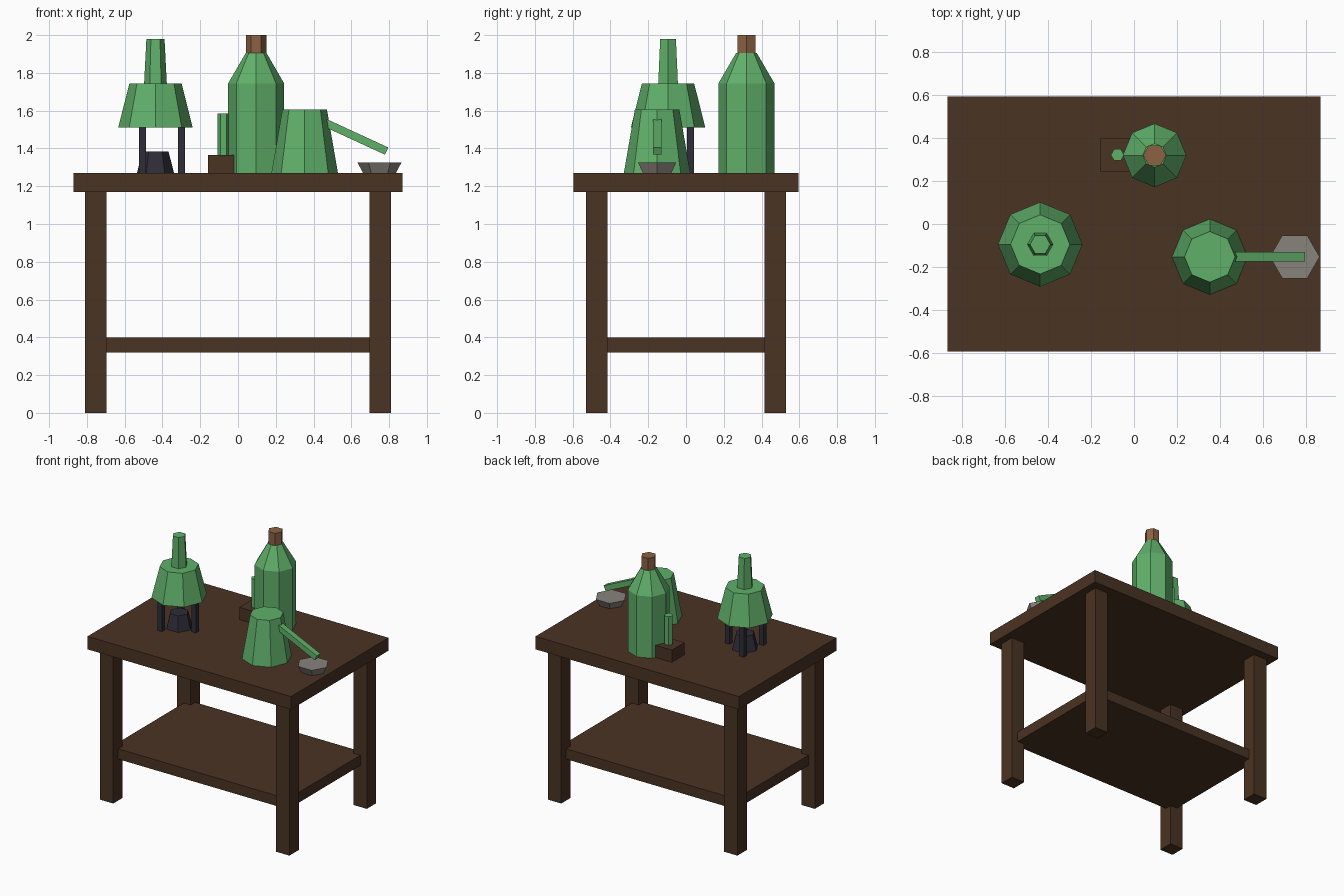
import bpy
from math import radians, cos, sin, pi
from mathutils import Vector

cube = bpy.data.objects.get("Cube")
if cube:
    bpy.data.objects.remove(cube, do_unlink=True)


def srgb(code):
    vals = [int(code[i:i + 2], 16) / 255 for i in (0, 2, 4)]
    return [v / 12.92 if v <= 0.04045 else ((v + 0.055) / 1.055) ** 2.4 for v in vals] + [1]


def material(name, code):
    mat = bpy.data.materials.new(name)
    mat.use_nodes = True
    mat.diffuse_color = srgb(code)
    bsdf = next(n for n in mat.node_tree.nodes if n.type == 'BSDF_PRINCIPLED')
    bsdf.inputs["Base Color"].default_value = srgb(code)
    return mat


wood = material("dark wood", "4A3323")
green = material("green glass", "60B06A")
cork_brown = material("cork brown", "8B6243")
iron = material("dark iron", "2E2D38")
grey = material("stone grey", "87827B")


def finish(name, mat):
    obj = bpy.context.object
    obj.name = name
    obj.data.materials.append(mat)
    return obj


def box(name, mat, centre, size, tilt=0.0):
    bpy.ops.mesh.primitive_cube_add(size=1, location=centre, rotation=(0, tilt, 0))
    obj = finish(name, mat)
    obj.scale = size
    return obj


def frustum(name, mat, sides, xy, z0, z1, r0, r1):
    """Faceted tapered prism with a corner pointing along x."""
    bpy.ops.mesh.primitive_cone_add(vertices=sides, radius1=r0, radius2=r1, depth=z1 - z0,
                                    location=(*xy, (z0 + z1) / 2), rotation=(0, 0, radians(90)))
    return finish(name, mat)


TOP = 1.27

# Table
box("table_top", wood, (0, 0, 1.22), (1.74, 1.19, 0.10))
box("lower_shelf", wood, (0, 0, 0.36), (1.51, 0.94, 0.08))
for sx, side in ((-1, "right"), (1, "left")):
    for sy, end in ((-1, "front"), (1, "back")):
        box(f"{end}_{side}_leg", wood, (sx * 0.753, sy * 0.473, 0.586), (0.115, 0.115, 1.172))

# Vessel on a three-legged burner
burner = (-0.437, -0.095)
frustum("burner_base", iron, 6, burner, TOP, 1.385, 0.098, 0.069)
for i in range(3):
    a = i * 2 * pi / 3
    box(f"burner_leg_{i + 1}", iron,
        (burner[0] + 0.137 * cos(a), burner[1] + 0.137 * sin(a), 1.39), (0.037, 0.037, 0.24))
frustum("flask_body", green, 8, burner, 1.51, 1.745, 0.197, 0.138)
frustum("flask_neck", green, 6, burner, 1.745, 1.98, 0.06, 0.048)

# Corked bottle
bottle = (0.096, 0.32)
frustum("bottle_body", green, 8, bottle, TOP, 1.745, 0.148, 0.148)
frustum("bottle_shoulder", green, 8, bottle, 1.745, 1.905, 0.148, 0.055)
frustum("bottle_cork", cork_brown, 6, bottle, 1.905, 2.0, 0.054, 0.054)

# Vial standing on a small block
box("vial_block", wood, (-0.087, 0.322, 1.317), (0.145, 0.155, 0.095))
frustum("vial", green, 6, (-0.077, 0.322), 1.36, 1.585, 0.031, 0.031)

# Jug with a slanted spout over a dish
jug_y = -0.153
frustum("jug_body", green, 8, (0.353, jug_y), TOP, 1.605, 0.176, 0.118)
start, end = Vector((0.42, jug_y, 1.555)), Vector((0.787, jug_y, 1.386))
along = end - start
tilt = Vector((1, 0, 0)).rotation_difference(along).to_euler().y
box("jug_spout", green, (start + end) / 2, (along.length, 0.045, 0.042), tilt)
frustum("dish", grey, 6, (0.749, jug_y), TOP, 1.325, 0.087, 0.116)
